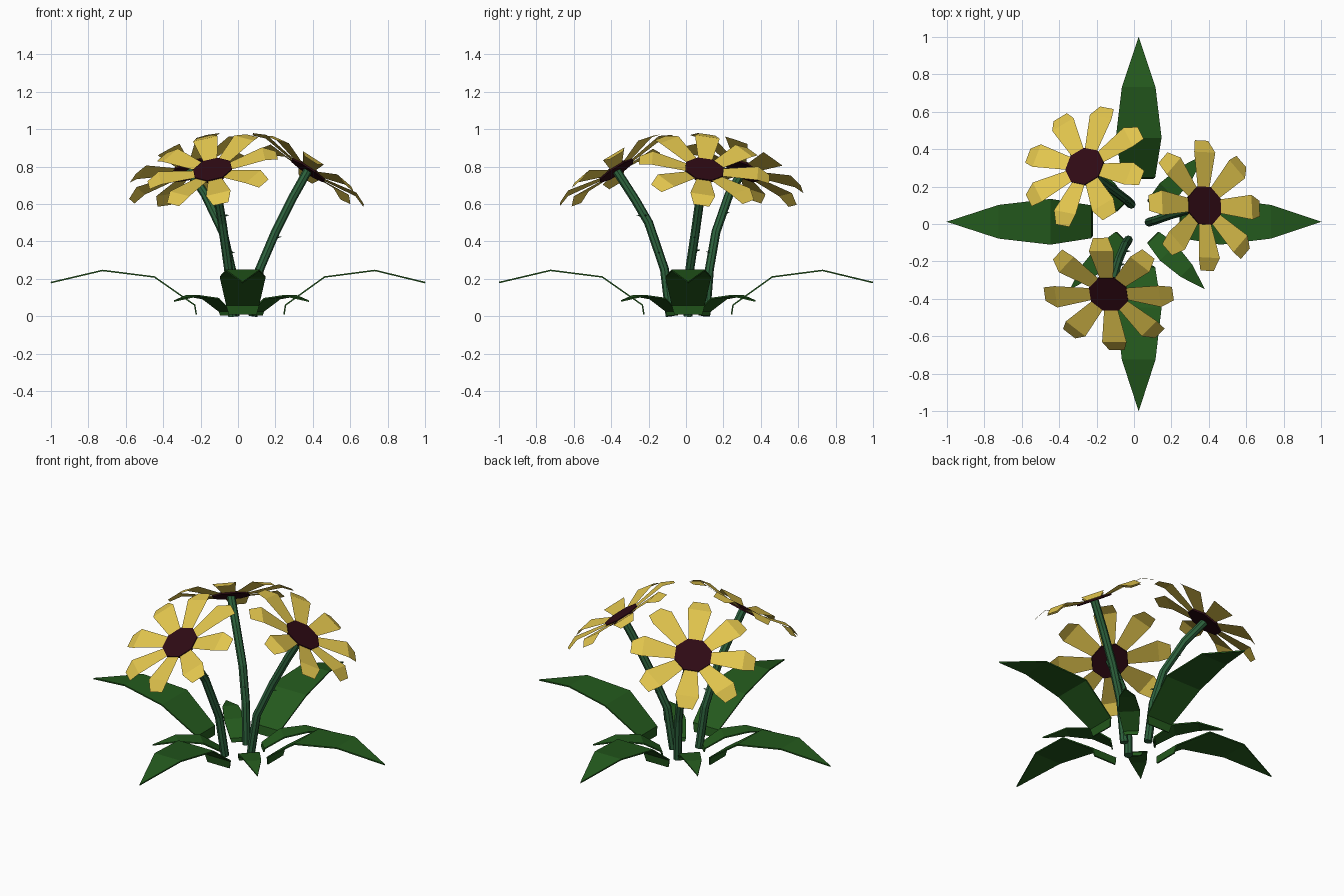
import bpy, bmesh
from math import sin, cos, pi, radians
from mathutils import Vector, Matrix

if "Cube" in bpy.data.objects:
    bpy.data.objects.remove(bpy.data.objects["Cube"])


def material(name, color):
    m = bpy.data.materials.new(name)
    m.diffuse_color = (*color, 1)
    m.use_nodes = True
    m.node_tree.nodes["Principled BSDF"].inputs["Base Color"].default_value = m.diffuse_color
    return m


LEAF = material("leaf_green", (0.017, 0.10, 0.012))
STEM = material("stem_green", (0.025, 0.12, 0.045))
PETAL = material("petal_yellow", (0.76, 0.56, 0.075))
DISC = material("disc_maroon", (0.028, 0.003, 0.007))


def finish(name, bm, mat):
    me = bpy.data.meshes.new(name)
    bm.to_mesh(me)
    bm.free()
    me.materials.append(mat)
    ob = bpy.data.objects.new(name, me)
    bpy.context.collection.objects.link(ob)
    return ob


def strip(bm, rows, mtx):
    """Skin rows of equal-length point lists into a sheet facing up."""
    rows = [[bm.verts.new(mtx @ Vector(p)) for p in r] for r in rows]
    for a, b in zip(rows, rows[1:]):
        for i in range(len(a) - 1):
            bm.faces.new((a[i], b[i], b[i + 1], a[i + 1]))
    return rows


# Leaves: (distance out, half width, height), ending in a pointed tip
LEAF_ROWS = [(0.232, 0.075, 0.01), (0.24, 0.088, 0.06),
             (0.45, 0.122, 0.21), (0.72, 0.09, 0.245)]
LEAF_TIP = (0.99, 0, 0.18)


def leaf(name, centre, angle, out, wide, high):
    bm = bmesh.new()
    m = (Matrix.Translation(centre) @ Matrix.Rotation(radians(angle), 4, 'Z')
         @ Matrix.Diagonal((out, wide, high, 1)))
    rows = strip(bm, [[(x, -w, z), (x, w, z)] for x, w, z in LEAF_ROWS], m)
    bm.faces.new((rows[-1][0], bm.verts.new(m @ Vector(LEAF_TIP)), rows[-1][1]))
    ob = finish(name, bm, LEAF)
    mod = ob.modifiers.new("thickness", 'SOLIDIFY')
    mod.thickness = 0.008
    mod.offset = 0


for k in range(4):
    centre = (0.015 if k % 2 == 0 else 0.025, 0.012, 0)
    # keep the large leaf tips on the unit bounds
    leaf(f"large_leaf_{k + 1}", centre, k * 90, (0.985, 0.988, 1.015, 1.012)[k] / 0.99, 1, 1)
    leaf(f"small_leaf_{k + 1}", (0.018, 0.012, 0), 45 + k * 90, 0.515, 0.5, 0.45)


# Stems: eight-sided tubes with small thorns
def stem(name, pts, thorn_spots, radius=0.024, n=8):
    pts = [Vector(p) for p in pts]
    bm = bmesh.new()
    rings = []
    for i, p in enumerate(pts):
        t = (pts[min(i + 1, len(pts) - 1)] - pts[max(i - 1, 0)]).normalized()
        u = Vector((0, 1, 0)).cross(t).normalized()
        v = t.cross(u)
        rings.append([bm.verts.new(p + radius * (u * cos(2 * pi * k / n) + v * sin(2 * pi * k / n)))
                      for k in range(n)])
    for a, b in zip(rings, rings[1:]):
        for k in range(n):
            bm.faces.new((a[k], a[(k + 1) % n], b[(k + 1) % n], b[k]))
    bm.faces.new(rings[0][::-1])
    bm.faces.new(rings[-1])
    for seg, f, ang in thorn_spots:
        base = pts[seg].lerp(pts[seg + 1], f)
        d = Vector((cos(radians(ang)), sin(radians(ang)), 0.1)).normalized()
        m = Matrix.Translation(base + d * 0.031) @ d.to_track_quat('Z', 'Y').to_matrix().to_4x4()
        bmesh.ops.create_cone(bm, cap_ends=True, segments=4, radius1=0.008,
                              radius2=0, depth=0.03, matrix=m)
    finish(name, bm, STEM)


# Flowers: octagonal disc with eight petals folded near the tip
PETAL_ROWS = [(0.09, 0.036, 0.0), (0.285, 0.067, 0.028), (0.352, 0.042, 0.0)]


def flower(name, centre, azimuth, tilt, phase):
    n = Vector((cos(radians(azimuth)) * sin(radians(tilt)),
                sin(radians(azimuth)) * sin(radians(tilt)), cos(radians(tilt))))
    m = Matrix.Translation(centre) @ Vector((0, 0, 1)).rotation_difference(n).to_matrix().to_4x4()
    bm = bmesh.new()
    bmesh.ops.create_cone(bm, cap_ends=True, segments=8, radius1=0.11, radius2=0.11,
                          depth=0.014, matrix=m @ Matrix.Rotation(radians(phase + 22.5), 4, 'Z'))
    finish(name + "_disc", bm, DISC)
    bm = bmesh.new()
    for k in range(8):
        r = m @ Matrix.Rotation(radians(phase + 45 * k), 4, 'Z')
        strip(bm, [[(x, -w, z), (x, w, z)] for x, w, z in PETAL_ROWS], r)
    finish(name + "_petals", bm, PETAL)


PLANTS = [
    ("right", [(0.08, 0.01, 0), (0.115, 0.02, 0.25), (0.20, 0.05, 0.45),
               (0.29, 0.075, 0.63), (0.375, 0.098, 0.782)], 15, 0,
     [(1, 0.85, 0), (1, 0.5, 90)]),
    ("back", [(-0.015, 0.105, 0), (-0.035, 0.125, 0.25), (-0.08, 0.16, 0.45),
              (-0.175, 0.23, 0.65), (-0.263, 0.306, 0.782)], 132, 29,
     [(1, 0.45, -50), (2, 0.5, 120)]),
    ("front", [(-0.03, -0.085, 0), (-0.05, -0.115, 0.25), (-0.085, -0.20, 0.5),
               (-0.105, -0.27, 0.62), (-0.135, -0.373, 0.78)], 250, 4,
     [(1, 0.35, 0), (2, 0.3, 10), (2, 0.3, -90)]),
]
for side, path, azimuth, phase, thorns in PLANTS:
    stem(side + "_stem", path, thorns)
    flower(side + "_flower", path[-1], azimuth, 34, phase)
